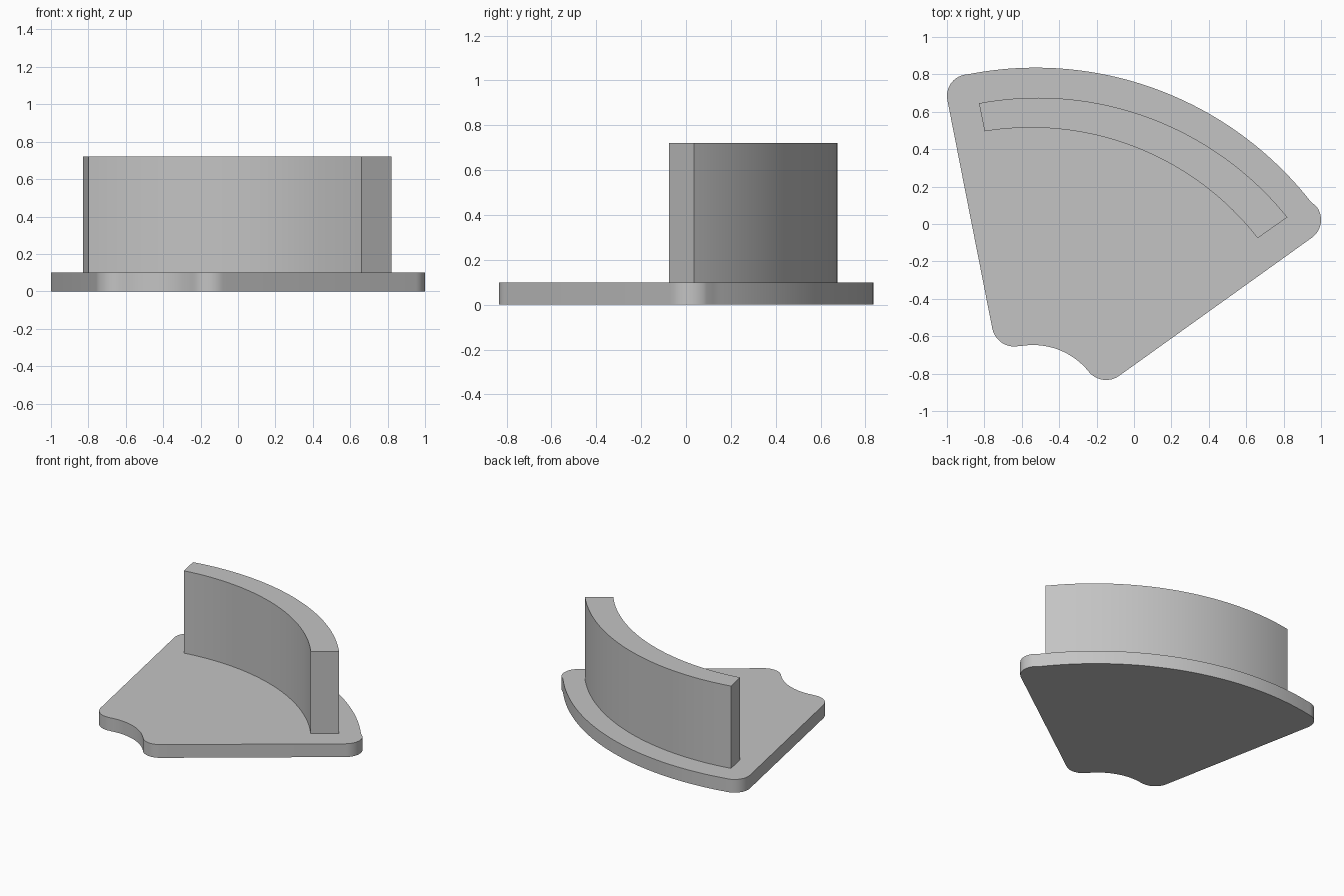
import bpy
import bmesh
from math import cos, sin, radians

cube = bpy.data.objects.get("Cube")
if cube:
    bpy.data.objects.remove(cube, do_unlink=True)

# Single plain grey
grey = bpy.data.materials.new("light_grey")
grey.use_nodes = True
color = (0.55, 0.55, 0.55, 1)
grey.diffuse_color = color
grey.node_tree.nodes["Principled BSDF"].inputs["Base Color"].default_value = color


def arc(center, r0, r1, a0, a1, steps):
    """Points along an arc, angles in degrees, radius easing from r0 to r1."""
    points = []
    for i in range(steps + 1):
        t = i / steps
        a, r = radians(a0 + (a1 - a0) * t), r0 + (r1 - r0) * t
        points.append((center[0] + r * cos(a), center[1] + r * sin(a)))
    return points


def extrude_outline(name, outline, bottom, top):
    """Solid prism from a counter-clockwise outline."""
    bm = bmesh.new()
    face = bm.faces.new([bm.verts.new((x, y, bottom)) for x, y in outline])
    result = bmesh.ops.extrude_face_region(bm, geom=[face])
    raised = [v for v in result["geom"] if isinstance(v, bmesh.types.BMVert)]
    bmesh.ops.translate(bm, vec=(0, 0, top - bottom), verts=raised)
    bmesh.ops.recalc_face_normals(bm, faces=bm.faces)
    mesh = bpy.data.meshes.new(name)
    bm.to_mesh(mesh)
    bm.free()
    mesh.materials.append(grey)
    obj = bpy.data.objects.new(name, mesh)
    bpy.context.collection.objects.link(obj)
    bpy.ops.object.select_all(action="DESELECT")
    obj.select_set(True)
    bpy.context.view_layer.objects.active = obj
    bpy.ops.object.shade_smooth_by_angle(angle=radians(30))
    return obj


pivot = (-0.53, -1.03)
inner_pivot = (-0.54, -1.03)
plate_top = 0.1

# Sector base plate with four rounded corners and a concave inner edge
plate = (
    arc((0.883, 0.022), 0.117, 0.117, -54, 36.7, 12)
    + arc(pivot, 1.87, 1.865, 38, 101, 48)
    + arc((-0.885, 0.685), 0.115, 0.115, 102, 191.4, 12)
    + arc((-0.64, -0.535), 0.12, 0.12, 191.4, 281, 12)
    + arc(inner_pivot, 0.383, 0.383, 100, 40, 20)
    + arc((-0.149, -0.714), 0.12, 0.12, 219, 306, 12)
)
extrude_outline("base_plate", plate, 0, plate_top)

# Curved upright wall standing on the plate
wall = (
    arc(pivot, 1.72, 1.702, 38.3, 100.1, 40)
    + arc(pivot, 1.549, 1.526, 100.0, 38.7, 40)
)
extrude_outline("curved_wall", wall, plate_top, 0.722)
